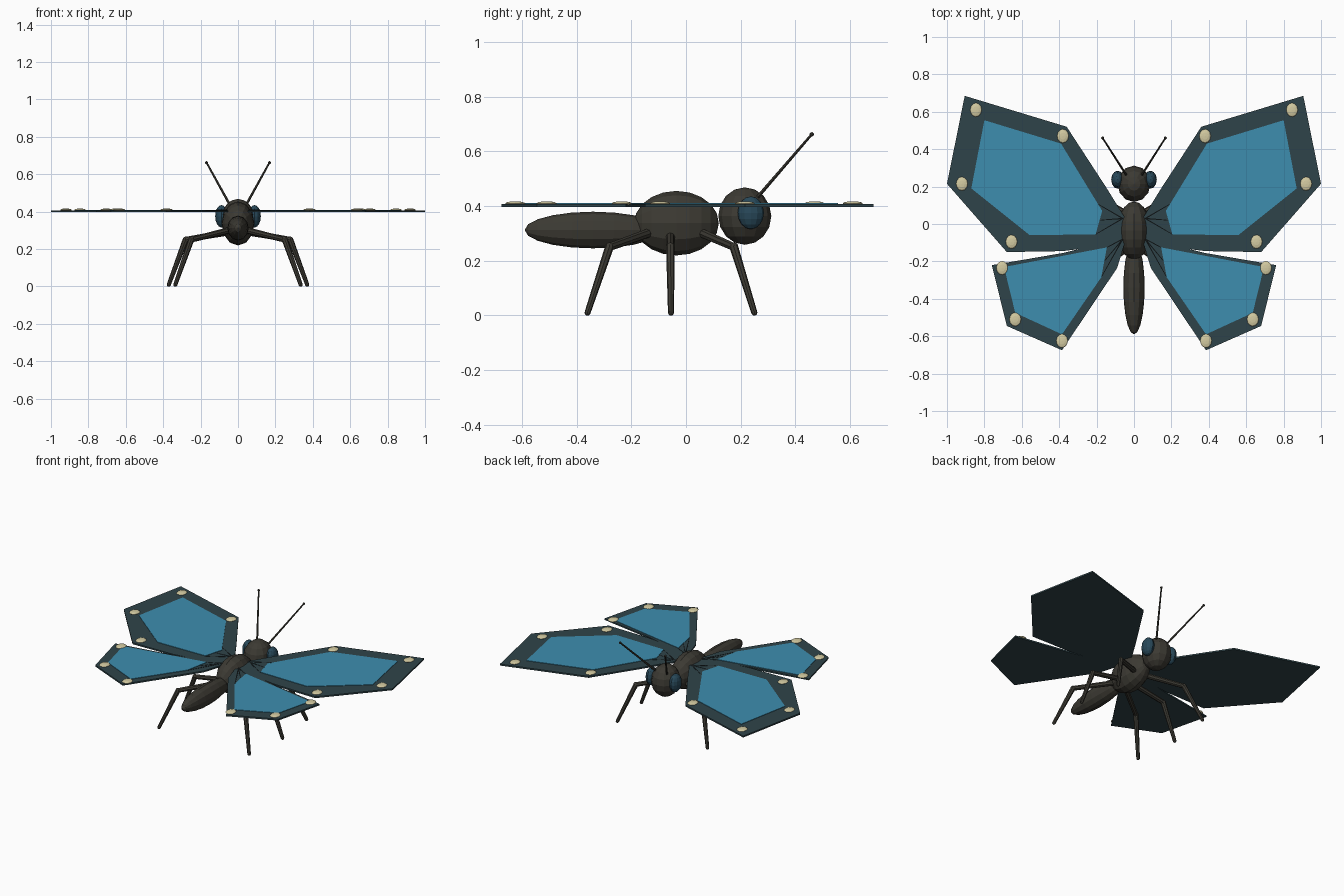
import bpy, bmesh
from mathutils import Vector, Matrix

cube = bpy.data.objects.get("Cube")
if cube:
    bpy.data.objects.remove(cube)


def material(name, rgb):
    m = bpy.data.materials.new(name)
    m.use_nodes = True
    m.diffuse_color = (*rgb, 1)
    m.node_tree.nodes["Principled BSDF"].inputs["Base Color"].default_value = (*rgb, 1)
    return m


BODY = material("dark brown", (0.045, 0.042, 0.033))
FRAME = material("dark slate", (0.028, 0.057, 0.067))
BLUE = material("wing blue", (0.048, 0.27, 0.43))
CREAM = material("cream", (0.66, 0.60, 0.36))
EYE = material("deep teal", (0.021, 0.065, 0.10))
VEIN = material("near black", (0.016, 0.024, 0.027))


def finish(name, bm, mat):
    bmesh.ops.recalc_face_normals(bm, faces=bm.faces)
    mesh = bpy.data.meshes.new(name)
    bm.to_mesh(mesh)
    bm.free()
    mesh.materials.append(mat)
    ob = bpy.data.objects.new(name, mesh)
    bpy.context.collection.objects.link(ob)
    return ob


def ellipsoid(name, centre, radii, mat, segs=12, rings=8, along_y=False):
    bm = bmesh.new()
    turn = Matrix.Rotation(1.5708, 4, "X") if along_y else Matrix()
    bmesh.ops.create_uvsphere(bm, u_segments=segs, v_segments=rings, radius=1, matrix=turn)
    bmesh.ops.scale(bm, vec=radii, verts=bm.verts)
    bmesh.ops.translate(bm, vec=centre, verts=bm.verts)
    return finish(name, bm, mat)


def rod(bm, a, b, r1, r2, segs=8):
    a, b = Vector(a), Vector(b)
    d = b - a
    place = Matrix.Translation((a + b) / 2) @ d.to_track_quat("Z", "Y").to_matrix().to_4x4()
    bmesh.ops.create_cone(bm, cap_ends=True, segments=segs, radius1=r1, radius2=r2,
                          depth=d.length, matrix=place)


def ball(bm, p, r):
    bmesh.ops.create_uvsphere(bm, u_segments=8, v_segments=6, radius=r,
                              matrix=Matrix.Translation(p))


def plate(name, outline, side, z, thick, mat):
    bm = bmesh.new()
    face = bm.faces.new([bm.verts.new((side * x, y, z)) for x, y in outline])
    grown = bmesh.ops.extrude_face_region(bm, geom=[face])["geom"]
    bmesh.ops.translate(bm, vec=(0, 0, thick),
                        verts=[v for v in grown if isinstance(v, bmesh.types.BMVert)])
    return finish(name, bm, mat)


# Body
ellipsoid("thorax", (0, -0.035, 0.337), (0.088, 0.155, 0.118), BODY, 12, 10, True)
ellipsoid("head", (0, 0.215, 0.363), (0.088, 0.097, 0.105), BODY)
ellipsoid("abdomen", (0, -0.34, 0.312), (0.057, 0.25, 0.067), BODY, 12, 10, True)

# Wing outlines, panels, spots and veins for one side
WINGS = {
    "forewing": dict(
        outline=[(0.04, 0.02), (0.145, 0.19), (0.36, 0.52), (0.905, 0.685),
                 (1.0, 0.215), (0.68, -0.15), (0.38, -0.145), (0.04, -0.1)],
        panel=[(0.17, 0.07), (0.39, 0.43), (0.80, 0.555), (0.87, 0.19),
               (0.557, -0.06), (0.205, -0.055)],
        spots=[(0.845, 0.61), (0.92, 0.215), (0.655, -0.095), (0.38, 0.47)],
        root=(0.06, 0.03),
        veins=[(0.19, 0.105), (0.185, 0.02), (0.205, -0.055)]),
    "hindwing": dict(
        outline=[(0.04, -0.07), (0.38, -0.155), (0.76, -0.22), (0.68, -0.545),
                 (0.385, -0.675), (0.09, -0.235)],
        panel=[(0.145, -0.125), (0.695, -0.23), (0.635, -0.475), (0.385, -0.59),
               (0.175, -0.285)],
        spots=[(0.705, -0.235), (0.635, -0.51), (0.385, -0.625)],
        root=(0.06, -0.08),
        veins=[(0.145, -0.125), (0.16, -0.2), (0.175, -0.285)]),
}

# Hip, knee and foot of each leg on one side
LEGS = {
    "front": [(0.05, 0.06, 0.30), (0.25, 0.175, 0.25), (0.335, 0.25, 0.01)],
    "middle": [(0.05, -0.057, 0.29), (0.28, -0.057, 0.25), (0.37, -0.055, 0.01)],
    "rear": [(0.05, -0.14, 0.30), (0.25, -0.28, 0.25), (0.335, -0.36, 0.01)],
}

for label, s in (("left", 1), ("right", -1)):
    for wing, w in WINGS.items():
        name = f"{label}_{wing}"
        plate(name, w["outline"], s, 0.397, 0.010, FRAME)
        plate(name + "_panel", w["panel"], s, 0.406, 0.004, BLUE)
        for i, (x, y) in enumerate(w["spots"]):
            ellipsoid(f"{name}_spot_{i + 1}", (s * x, y, 0.409), (0.031, 0.037, 0.008),
                      CREAM, 12, 6)
        bm = bmesh.new()
        rx, ry = w["root"]
        for x, y in w["veins"]:
            rod(bm, (s * rx, ry, 0.407), (s * x, y, 0.407), 0.004, 0.002, 6)
        finish(name + "_veins", bm, VEIN)

    for leg, points in LEGS.items():
        hip, knee, foot = [(s * x, y, z) for x, y, z in points]
        bm = bmesh.new()
        rod(bm, hip, knee, 0.017, 0.015)
        ball(bm, knee, 0.0165)
        rod(bm, knee, foot, 0.016, 0.011)
        ball(bm, foot, 0.011)
        finish(f"{label}_{leg}_leg", bm, BODY)

    ellipsoid(f"{label}_eye", (s * 0.088, 0.237, 0.375), (0.034, 0.048, 0.06), EYE)

    bm = bmesh.new()
    tip = (s * 0.168, 0.46, 0.662)
    rod(bm, (s * 0.04, 0.26, 0.43), tip, 0.007, 0.005, 6)
    ball(bm, tip, 0.008)
    finish(f"{label}_antenna", bm, BODY)
